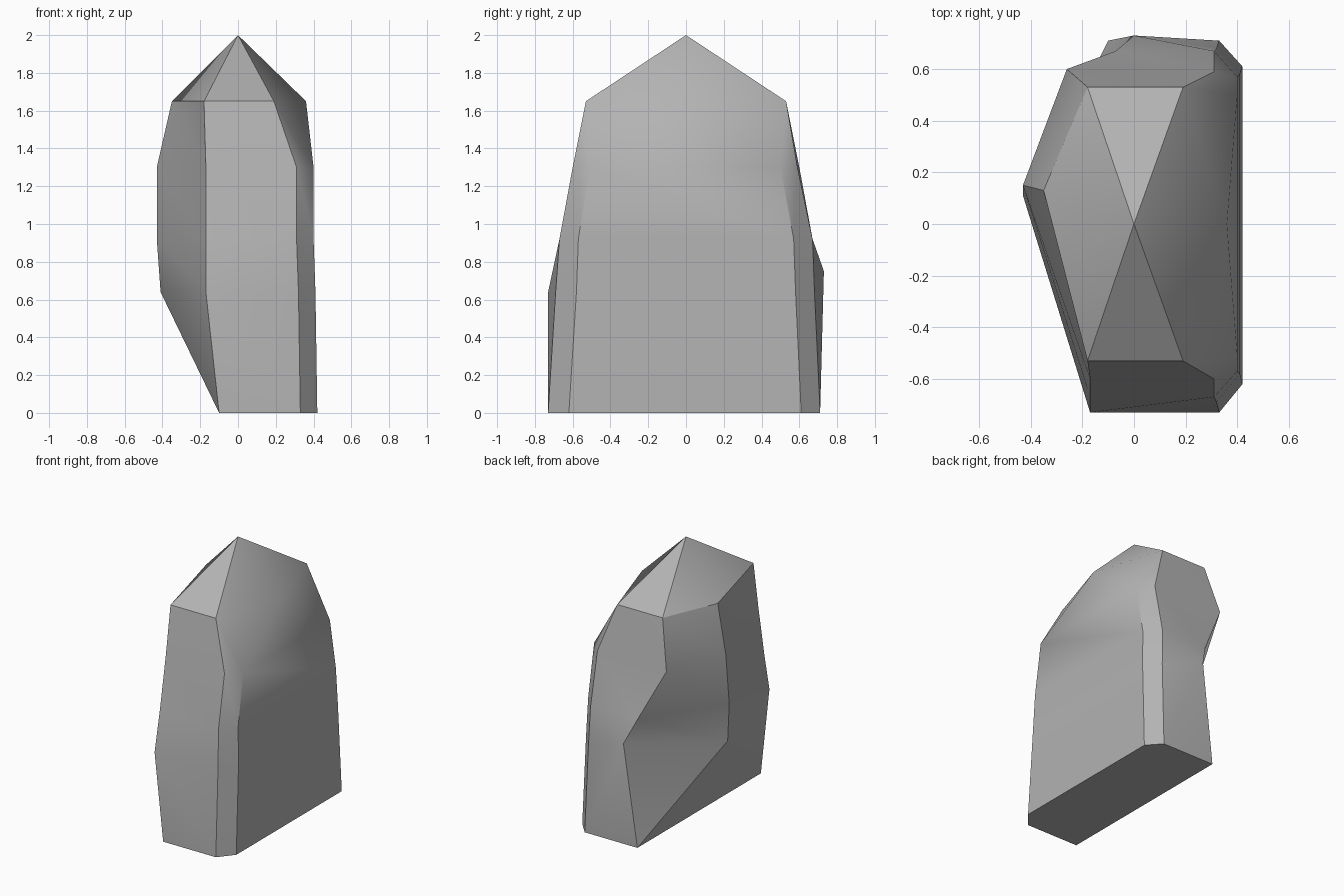
import bpy
import bmesh
import math

# Remove the default cube
cube = bpy.data.objects.get("Cube")
if cube:
    bpy.data.objects.remove(cube, do_unlink=True)

# One stone colour
stone = bpy.data.materials.new("stone_grey")
stone.use_nodes = True
colour = (0.45, 0.45, 0.45, 1.0)
stone.diffuse_color = colour
stone.node_tree.nodes["Principled BSDF"].inputs["Base Color"].default_value = colour

# Outline corners run counterclockwise from the front left corner
FRONT_LEFT, FRONT_RIGHT, SIDE_FRONT, SIDE_BACK, BACK_RIGHT, BACK_LEFT, LEFT = range(7)
CORNERS = 7

# Outlines from tip to base; repeated corners are merged later
tip = [(0, 0)] * CORNERS
crown = [(-.18, -.53), (.19, -.53), (.36, 0), (.36, 0), (.19, .53), (-.18, .53), (-.35, .13)]
shoulder = [(-.17, -.6), (.31, -.6), (.4, -.51), (.4, .5), (.31, .59), (-.26, .6), (-.43, .15)]
notch = [(-.17, -.67), (.31, -.67), (.4, -.57), (.4, .57), (.31, .67), (-.07, .67), (-.43, .11)]
belly = [(-.17, -.73), (.32, -.69), (.41, -.58), (.41, .58), (.32, .68), (0, .73), (-.41, .1)]
base = [(-.1, -.73), (.33, -.73), (.42, -.62), (.42, .61), (.33, .71), (-.1, .71), (-.1, .71)]
BELLY_LEVEL, BASE_LEVEL = 4, 5
levels = [(tip, 2), (crown, 1.65), (shoulder, 1.3), (notch, .92), (belly, .64), (base, 0)]


def split_other_way(level, corner):
    """Facets whose crease runs down to the first corner instead of the second."""
    return (corner == SIDE_BACK
            or (level == BELLY_LEVEL and corner == FRONT_LEFT)
            or (level == BASE_LEVEL and corner == BACK_RIGHT))


# Loft the outlines into triangular facets
bm = bmesh.new()
rings = [[bm.verts.new((x, y, z)) for x, y in outline] for outline, z in levels]
rings[BELLY_LEVEL][BACK_LEFT].co.z = .75

for level in range(1, len(rings)):
    upper, lower = rings[level - 1], rings[level]
    for i in range(CORNERS):
        j = (i + 1) % CORNERS
        if split_other_way(level, i):
            bm.faces.new((upper[i], lower[i], upper[j]))
            bm.faces.new((lower[i], lower[j], upper[j]))
        else:
            bm.faces.new((upper[i], lower[i], lower[j]))
            bm.faces.new((upper[i], lower[j], upper[j]))

# Close the base and merge the repeated corners
bm.faces.new(list(reversed(rings[-1])))
bmesh.ops.remove_doubles(bm, verts=bm.verts[:], dist=.0001)
bmesh.ops.recalc_face_normals(bm, faces=bm.faces[:])

mesh = bpy.data.meshes.new("standing_stone")
bm.to_mesh(mesh)
bm.free()
mesh.materials.append(stone)
rock = bpy.data.objects.new("standing_stone", mesh)
bpy.context.collection.objects.link(rock)

# Soften shallow creases and keep the strong edges sharp
bpy.ops.object.select_all(action="DESELECT")
rock.select_set(True)
bpy.context.view_layer.objects.active = rock
bpy.ops.object.shade_smooth_by_angle(angle=math.radians(30))
